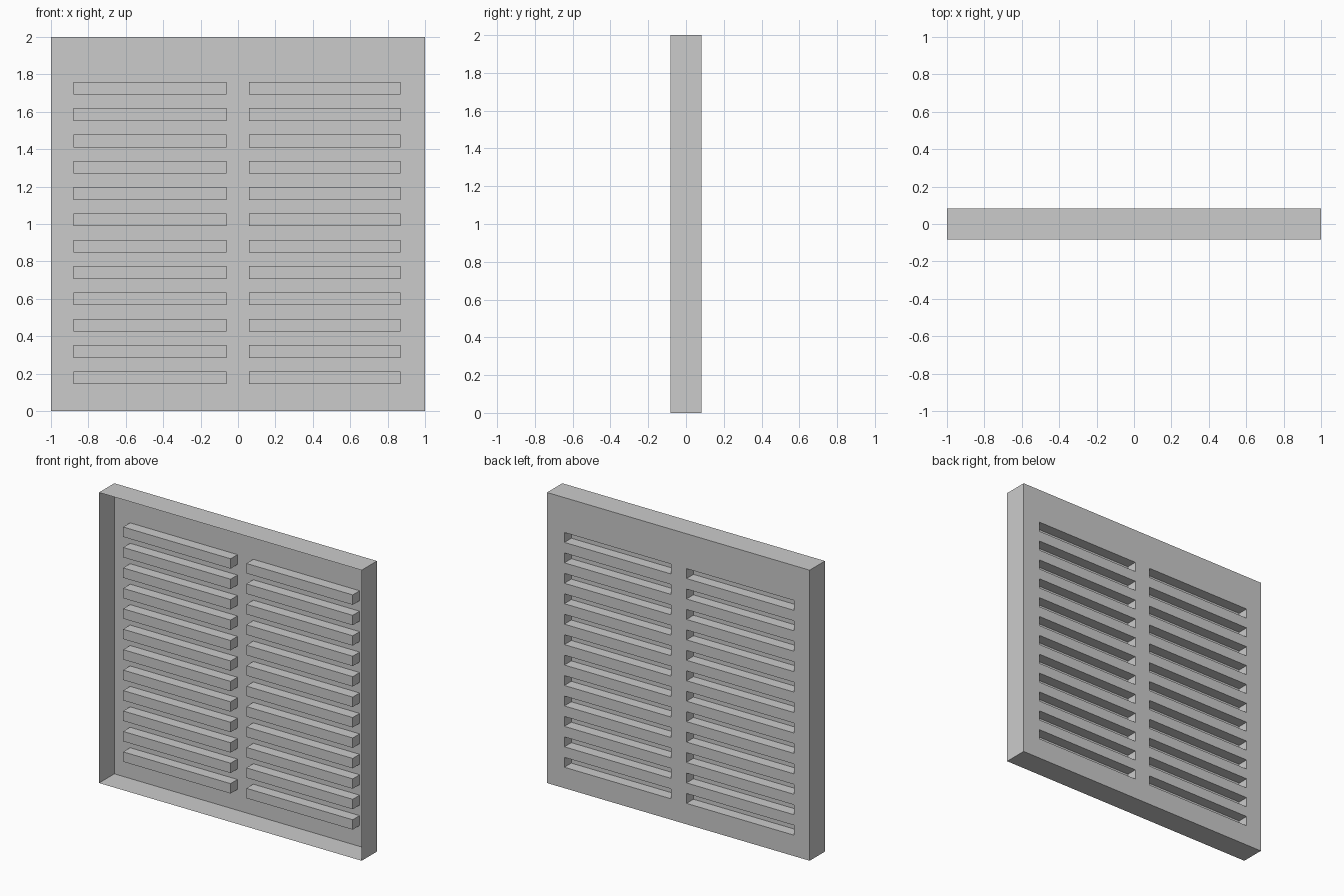
import bpy, bmesh

if "Cube" in bpy.data.objects:
    bpy.data.objects.remove(bpy.data.objects["Cube"])

HALF_DEPTH = 0.083
SLAT_DEPTH = 0.075
ROWS, FIRST_Z, PITCH, SLAT_H = 12, 0.144, 0.1407, 0.068

# Cut lines across the panel: two slat columns and twelve slat rows
xs = [-1.0, -0.88, -0.062, 0.058, 0.868, 1.0]
zs = [0.0]
for i in range(ROWS):
    z = FIRST_Z + i * PITCH
    zs += [z, z + SLAT_H]
zs.append(2.0)

bm = bmesh.new()

# Back panel as a grid of cells facing +y
grid = [[bm.verts.new((x, HALF_DEPTH, z)) for z in zs] for x in xs]
slats = []
for i in range(len(xs) - 1):
    for j in range(len(zs) - 1):
        face = bm.faces.new((grid[i][j], grid[i][j + 1],
                             grid[i + 1][j + 1], grid[i + 1][j]))
        if i % 2 and j % 2:
            slats.append(face)
bm.normal_update()

# Thin rim folded forward around the panel, open at the front
rim = [e for e in bm.edges if e.is_boundary]
out = bmesh.ops.extrude_edge_only(bm, edges=rim)["geom"]
for v in out:
    if isinstance(v, bmesh.types.BMVert):
        v.co.y = -HALF_DEPTH

# Slats pressed forward, hollow from behind
for face in bmesh.ops.extrude_discrete_faces(bm, faces=slats)["faces"]:
    for v in face.verts:
        v.co.y = HALF_DEPTH - SLAT_DEPTH

bm.normal_update()
mesh = bpy.data.meshes.new("vent_panel")
bm.to_mesh(mesh)
bm.free()
bpy.context.collection.objects.link(bpy.data.objects.new("vent_panel", mesh))
